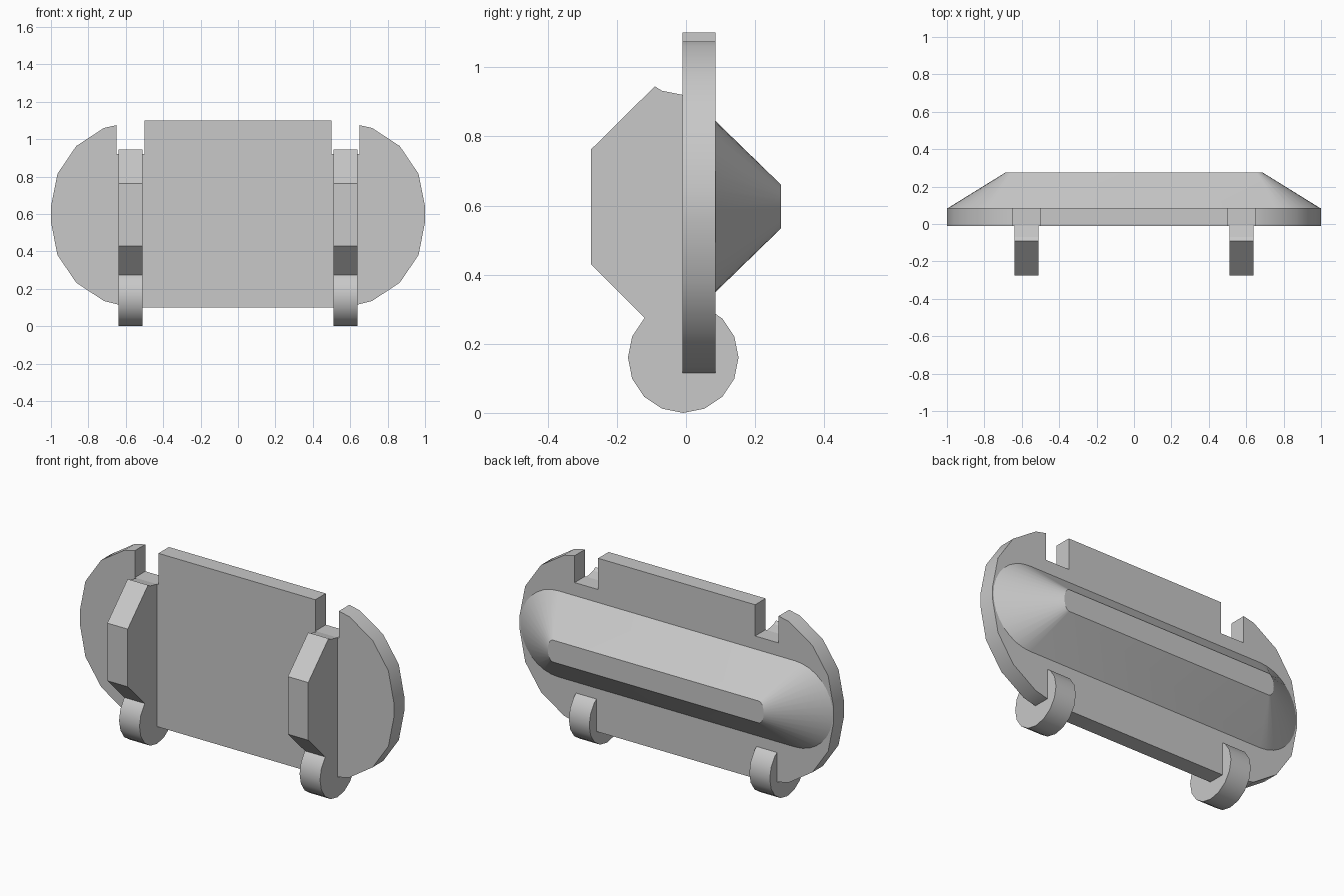
import bpy, bmesh, math

if "Cube" in bpy.data.objects:
    bpy.data.objects.remove(bpy.data.objects["Cube"])

grey = bpy.data.materials.new("light_grey")
grey.diffuse_color = (0.58, 0.58, 0.58, 1)
grey.use_nodes = True
grey.node_tree.nodes["Principled BSDF"].inputs["Base Color"].default_value = grey.diffuse_color


def finish(name, bm, smooth=True):
    bmesh.ops.recalc_face_normals(bm, faces=bm.faces[:])
    mesh = bpy.data.meshes.new(name)
    bm.to_mesh(mesh)
    bm.free()
    obj = bpy.data.objects.new(name, mesh)
    bpy.context.collection.objects.link(obj)
    mesh.materials.append(grey)
    if smooth:
        bpy.ops.object.select_all(action='DESELECT')
        bpy.context.view_layer.objects.active = obj
        obj.select_set(True)
        bpy.ops.object.shade_smooth_by_angle(angle=math.radians(30))
    return obj


def loft(name, ring_a, ring_b, smooth=True):
    """Solid joining two matching rings of 3D points."""
    bm = bmesh.new()
    a = [bm.verts.new(p) for p in ring_a]
    b = [bm.verts.new(p) for p in ring_b]
    bm.faces.new(a)
    bm.faces.new(b[::-1])
    n = len(a)
    for i in range(n):
        j = (i + 1) % n
        bm.faces.new((a[i], a[j], b[j], b[i]))
    return finish(name, bm, smooth)


# Back plate: rounded ends and two notches in the top edge
half = [(0.50, 1.10), (0.50, 0.92), (0.65, 0.92), (0.65, 1.075),
        (0.717, 1.06), (0.865, 0.963), (0.965, 0.815), (1.0, 0.64),
        (1.0, 0.556), (0.965, 0.38), (0.865, 0.233), (0.717, 0.135),
        (0.64, 0.116), (0.51, 0.10)]
outline = half + [(-x, z) for x, z in reversed(half)]
loft("back_plate", [(x, -0.01, z) for x, z in outline],
     [(x, 0.085, z) for x, z in outline])


# Tapered housing behind the plate: wide oval shrinking to a narrow ridge
def oval(y, centre, rx, rz, steps=16):
    pts = []
    for side in (1, -1):
        for i in range(steps + 1):
            t = -math.pi / 2 + math.pi * i / steps
            pts.append((side * (centre + rx * math.cos(t)), y,
                        0.597 + side * rz * math.sin(t)))
    return pts


loft("rear_housing", oval(0.085, 0.755, 0.24, 0.248),
     oval(0.275, 0.655, 0.033, 0.063))

# Front bars and rollers, one pair on each side
bar_profile = [(-0.01, 0.92), (-0.07, 0.932), (-0.09, 0.945),
               (-0.275, 0.762), (-0.275, 0.43), (-0.12, 0.275),
               (-0.01, 0.16)]
roller_profile = [(-0.008 + 0.16 * math.cos(i * math.pi / 8),
                   0.16 + 0.16 * math.sin(i * math.pi / 8))
                  for i in range(16)]
for side, label in ((-1, "left"), (1, "right")):
    for part, profile in (("bar", bar_profile), ("roller", roller_profile)):
        loft(f"{label}_{part}",
             [(side * 0.51, y, z) for y, z in profile],
             [(side * 0.64, y, z) for y, z in profile], part == "roller")
